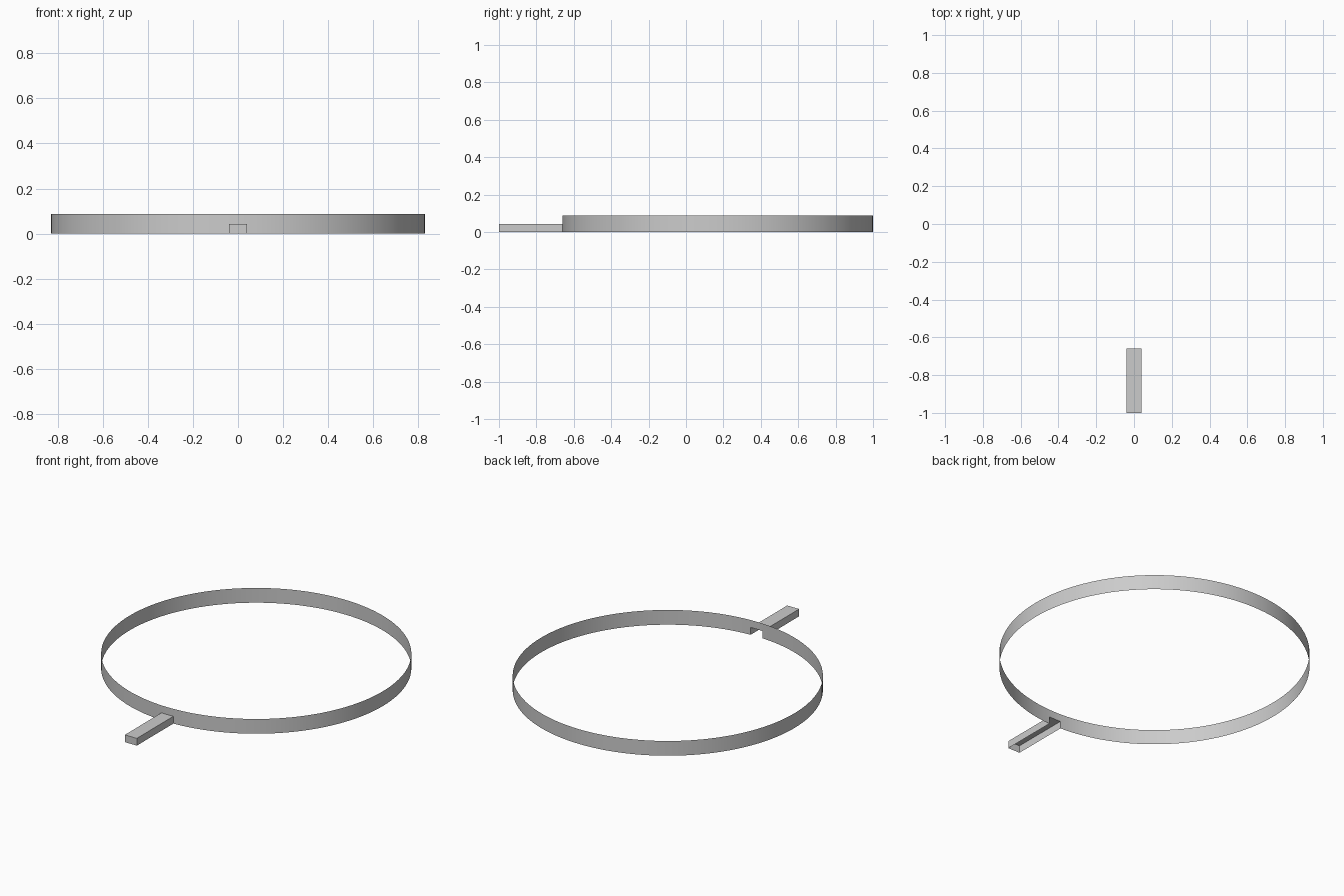
import bpy, math

if "Cube" in bpy.data.objects:
    bpy.data.objects.remove(bpy.data.objects["Cube"])

R, CY = 0.83, 0.17          # ring radius and centre
H, NOTCH = 0.087, 0.043     # ring height, handle height
HALF_W, FRONT = 0.039, -1.0 # handle half width and front end
A = math.asin(HALF_W / R)   # half angle of the opening
SEG, GAP = 126, 4


def rim(angle, z):
    """Point on the ring; angle is measured from the front."""
    return (R * math.sin(angle), CY - R * math.cos(angle), z)


def build(name, verts, faces):
    mesh = bpy.data.meshes.new(name)
    mesh.from_pydata(verts, [], faces)
    mesh.update()
    obj = bpy.data.objects.new(name, mesh)
    bpy.context.collection.objects.link(obj)
    bpy.context.view_layer.objects.active = obj
    obj.select_set(True)
    bpy.ops.object.shade_smooth_by_angle(angle=math.radians(30))
    obj.select_set(False)
    return obj


# Thin ring wall: three levels, lower row left open at the handle
angles = [A + (2 * math.pi - 2 * A) * i / SEG for i in range(SEG + 1)]
angles += [-A + 2 * A * i / GAP for i in range(1, GAP)]
n = len(angles)
verts = [rim(a, z) for z in (0, NOTCH, H) for a in angles]
faces = []
for i in range(n):
    j = (i + 1) % n
    if i < SEG:
        faces.append((i, j, n + j, n + i))
    faces.append((n + i, n + j, 2 * n + j, 2 * n + i))
build("ring_wall", verts, faces)

# Hollow handle: top, sides and front end, open below and into the ring
arc = [rim(A - 2 * A * i / GAP, NOTCH) for i in range(GAP + 1)]
k = len(arc)
verts = arc + [(-HALF_W, FRONT, NOTCH), (HALF_W, FRONT, NOTCH),
               rim(A, 0), rim(-A, 0), (-HALF_W, FRONT, 0), (HALF_W, FRONT, 0)]
faces = [tuple(range(k + 2)),
         (k, k + 1, k + 5, k + 4),
         (k - 1, k + 3, k + 4, k),
         (0, k + 1, k + 5, k + 2)]
faces[1] = faces[1][::-1]
build("handle", verts, faces)
